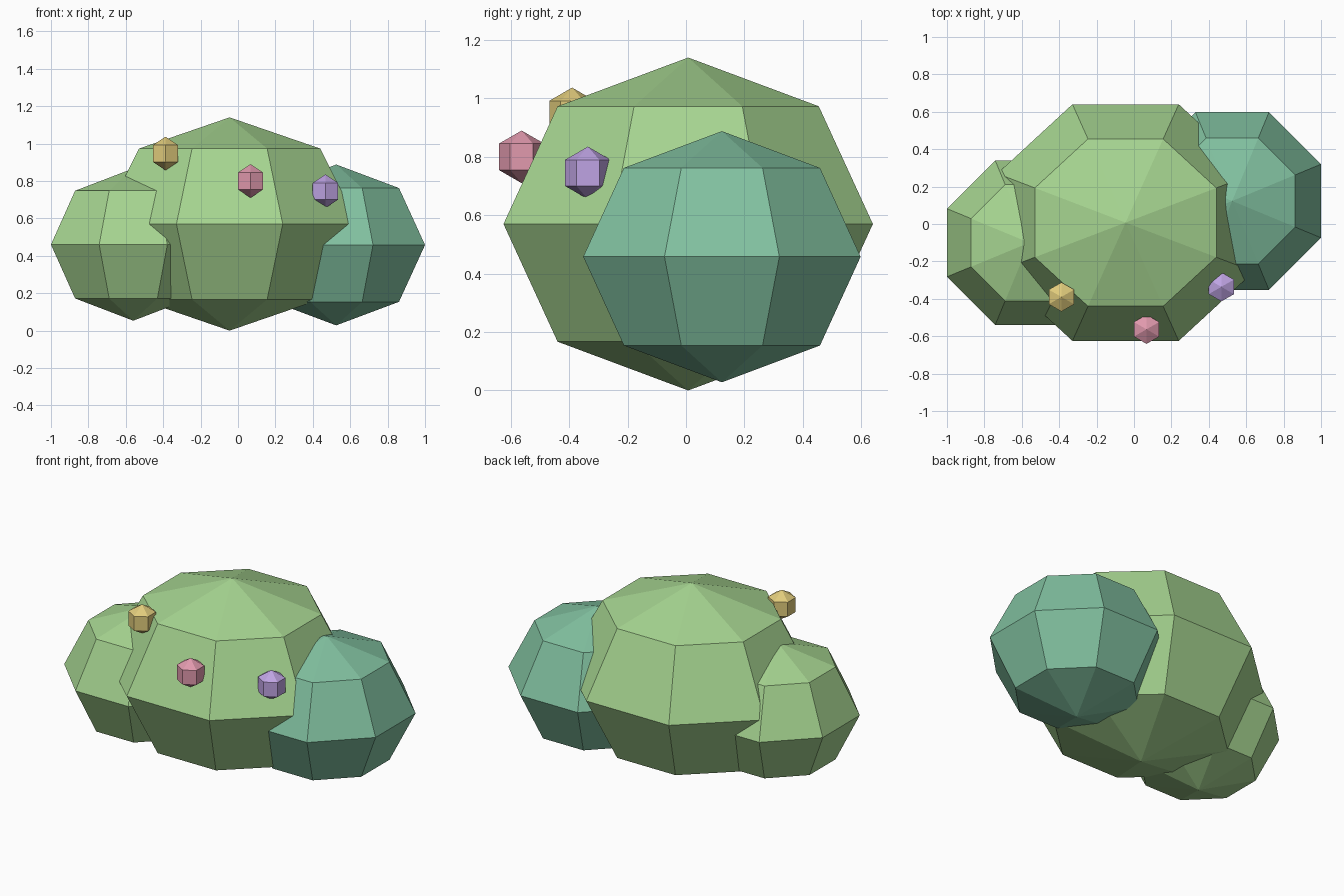
import bpy, bmesh
from math import pi, cos
from mathutils import Matrix, Vector

if "Cube" in bpy.data.objects:
    bpy.data.objects.remove(bpy.data.objects["Cube"])


def material(name, rgb):
    m = bpy.data.materials.new(name)
    m.diffuse_color = (*rgb, 1)
    m.use_nodes = True
    m.node_tree.nodes["Principled BSDF"].inputs["Base Color"].default_value = m.diffuse_color
    return m


def ball(name, centre, radii, segments, rings, turn, mat):
    """Flat-shaded low-poly ellipsoid."""
    bm = bmesh.new()
    bmesh.ops.create_uvsphere(bm, u_segments=segments, v_segments=rings, radius=1)
    bmesh.ops.transform(bm, verts=bm.verts,
                        matrix=Matrix.Diagonal((*radii, 1)) @ Matrix.Rotation(turn, 4, 'Z'))
    mesh = bpy.data.meshes.new(name)
    bm.to_mesh(mesh)
    bm.free()
    mesh.materials.append(mat)
    obj = bpy.data.objects.new(name, mesh)
    obj.location = Vector(centre)
    bpy.context.collection.objects.link(obj)


green = material("leaf_green", (0.38, 0.66, 0.28))
teal = material("leaf_teal", (0.22, 0.53, 0.35))

# Foliage clumps: octagonal, flat sides facing the axes (half-widths given)
flat = cos(pi / 8)
for name, centre, (hx, hy, hz), mat in [
    ("foliage_middle", (-0.045, 0.0075, 0.57), (0.686, 0.6325, 0.57), green),
    ("foliage_left", (-0.56, -0.10, 0.46), (0.44, 0.44, 0.407), green),
    ("foliage_right", (0.525, 0.123, 0.458), (0.475, 0.475, 0.43), teal),
]:
    ball(name, centre, (hx / flat, hy / flat, hz), 8, 4, pi / 8, mat)

# Berries: small hexagonal balls
for name, centre, rgb in [
    ("berry_yellow", (-0.388, -0.39, 0.947), (0.75, 0.60, 0.20)),
    ("berry_pink", (0.067, -0.563, 0.80), (0.75, 0.32, 0.42)),
    ("berry_purple", (0.467, -0.336, 0.745), (0.52, 0.37, 0.77)),
]:
    ball(name, centre, (0.09, 0.09, 0.09), 6, 3, 0, material(name, rgb))
